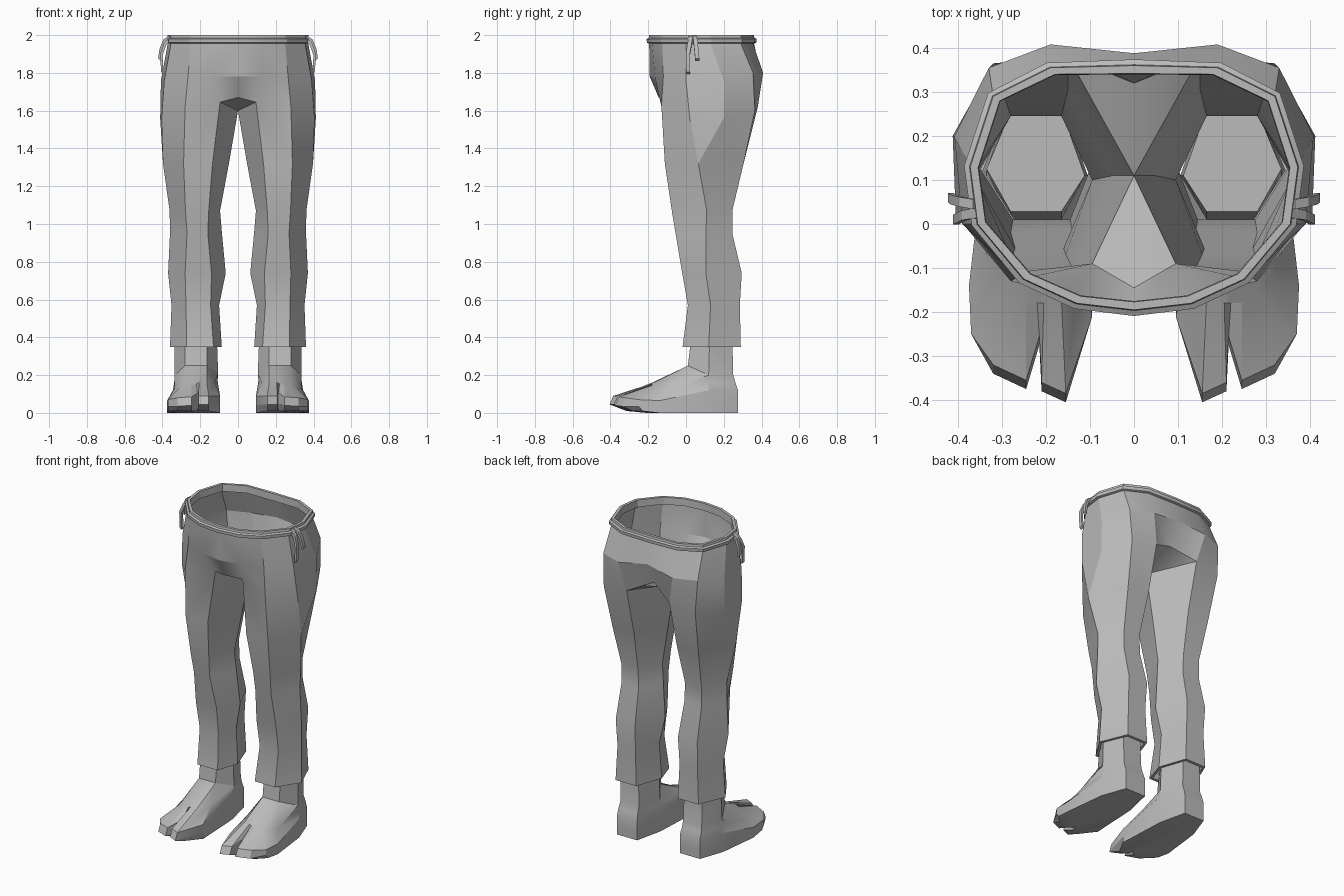
import bpy, bmesh, math
from mathutils import Vector

if "Cube" in bpy.data.objects:
    bpy.data.objects.remove(bpy.data.objects["Cube"])

grey = bpy.data.materials.new("plain grey")
grey.diffuse_color = (0.5, 0.5, 0.5, 1)
grey.use_nodes = True
grey.node_tree.nodes["Principled BSDF"].inputs["Base Color"].default_value = grey.diffuse_color


def add_face(bm, cache, pts):
    """Face from points, sharing vertices and dropping repeated corners."""
    vs = []
    for p in pts:
        k = tuple(round(c, 4) for c in p)
        if k not in cache:
            cache[k] = bm.verts.new(k)
        if cache[k] not in vs:
            vs.append(cache[k])
    if len(vs) > 2:
        bm.faces.new(vs)


def loft(bm, cache, rings, closed=True):
    for a, b in zip(rings, rings[1:]):
        n = len(a)
        for i in range(n if closed else n - 1):
            j = (i + 1) % n
            add_face(bm, cache, (a[i], a[j], b[j], b[i]))


def finish(name, bm, mirror=True, angle=25):
    bmesh.ops.recalc_face_normals(bm, faces=bm.faces)
    me = bpy.data.meshes.new(name)
    bm.to_mesh(me)
    bm.free()
    me.materials.append(grey)
    ob = bpy.data.objects.new(name, me)
    bpy.context.collection.objects.link(ob)
    bpy.ops.object.select_all(action='DESELECT')
    ob.select_set(True)
    bpy.context.view_layer.objects.active = ob
    bpy.ops.object.shade_smooth_by_angle(angle=math.radians(angle))
    if mirror:
        m = ob.modifiers.new("mirror", 'MIRROR')
        m.use_clip = True
        m.merge_threshold = 0.0005
    return ob


# Trousers: half pelvis, columns run from front centre round the side to back centre
waist = [(0, -.195, 1.955), (.13, -.18, 1.955), (.25, -.125, 1.955), (.355, 0, 1.955),
         (.372, .13, 1.955), (.32, .29, 1.955), (.19, .355, 1.955), (0, .36, 1.955)]
hip = [(0, -.192, 1.78), (.13, -.165, 1.78), (.265, -.12, 1.78), (.39, .0, 1.76),
       (.408, .2, 1.76), (.33, .355, 1.8), (.19, .408, 1.8), (0, .388, 1.83)]
crotch = [(0, -.145, 1.67), (.095, -.09, 1.645), (.28, -.13, 1.62), (.405, .02, 1.56),
          (.412, .2, 1.56), (.32, .365, 1.6), (.15, .38, 1.62), (0, .32, 1.69)]
inner = (0, .11, 1.6)

bm, cache = bmesh.new(), {}
loft(bm, cache, [waist, hip, crotch], closed=False)
add_face(bm, cache, (crotch[0], crotch[1], inner))
add_face(bm, cache, (crotch[7], crotch[6], inner))


def leg_ring(z, fi, fo, side, bo, bi, inn):
    """Six-sided leg section; the side corner is doubled to meet the hip."""
    return [(x, y, z) for x, y in (fi, fo, side, side, bo, bi, inn)]


legs = [crotch[1:7] + [inner],
        leg_ring(1.32, (.135, -.11), (.288, -.112), (.397, .065), (.30, .305), (.15, .305), (.048, .11)),
        leg_ring(1.07, (.155, -.07), (.278, -.075), (.362, .11), (.28, .245), (.165, .245), (.095, .10)),
        leg_ring(.95, (.16, -.055), (.27, -.055), (.36, .105), (.28, .245), (.16, .245), (.085, .105)),
        leg_ring(.74, (.14, -.015), (.28, -.02), (.37, .105), (.285, .295), (.15, .295), (.065, .115)),
        leg_ring(.57, (.145, .01), (.275, .01), (.352, .13), (.28, .285), (.155, .285), (.10, .125)),
        leg_ring(.35, (.13, -.018), (.272, -.018), (.36, .12), (.29, .29), (.145, .29), (.086, .12))]
loft(bm, cache, legs)
# Turned-in hem at the ankle
c = Vector((.22, .135, .345))
hem = [tuple(c + (Vector(p) - c) * .88) for p in legs[-1]]
lift = [(x, y, .40) for x, y, z in hem]
loft(bm, cache, [legs[-1], hem, lift])
finish("trousers", bm)

# Waistband: rounded strip following the waist
bm, cache = bmesh.new(), {}


def band_ring(offset, z):
    out = []
    for x, y, _ in waist:
        d = Vector((x, y - .08, 0))
        d = d + d.normalized() * offset
        out.append((d.x, d.y + .08, z))
    return out


profile = [(0, 1.955), (.012, 1.96), (.014, 1.98), (.002, 1.986), (0, 2.0),
           (-.018, 2.0), (-.02, 1.955), (0, 1.955)]
loft(bm, cache, [band_ring(o, z) for o, z in profile], closed=False)
finish("waistband", bm)

# Drawstring ends hanging at both sides
for name, path in (("long_drawstring", [(.35, .025, 1.99), (.385, .02, 1.955), (.405, .01, 1.90), (.402, .01, 1.80)]),
                   ("short_drawstring", [(.36, .045, 1.99), (.39, .05, 1.97), (.41, .055, 1.92), (.417, .06, 1.87)])):
    bm, cache = bmesh.new(), {}
    rings = [[(x + a, y + b, z + a) for a, b in ((-.006, -.011), (.006, -.011), (.006, .011), (-.006, .011))]
             for x, y, z in path]
    loft(bm, cache, rings)
    add_face(bm, cache, rings[0])
    add_face(bm, cache, rings[-1])
    finish(name, bm)

# Feet: outline runs heel, outer side, toes with a notch, inner side
outline = [(.15, .275), (.29, .275), (.345, .12), (.375, -.14), (.37, -.25), (.32, -.34),
           (.245, -.375), (.215, -.275), (.21, -.38), (.155, -.405), (.095, -.21), (.11, .10)]
sole_y = [0, 0, 0, 0, .02, .06, .08, .01, .08, .09, 0, 0]
edge_z = [.05, .05, .05, .03, .035, .035, .04, .05, .045, .045, .04, .05]
upper_z = [.12, .12, .12, .065, .07, .08, .085, .105, .09, .09, .09, .13]
sole = [(x, y + d, .01 if d else 0) for (x, y), d in zip(outline, sole_y)]
edge = [(x, y, z) for (x, y), z in zip(outline, edge_z)]
upper = [(x, y + (.02 if 4 < i < 10 else 0), z) for i, ((x, y), z) in enumerate(zip(outline, upper_z))]
instep = [(.155, .262, .16), (.29, .262, .16), (.338, .12, .16), (.335, -.08, .13), (.31, -.13, .135),
          (.28, -.16, .14), (.245, -.18, .145), (.22, -.18, .155), (.205, -.18, .16),
          (.165, -.17, .16), (.125, -.09, .16), (.108, .10, .17)]
ankle_cols = (0, 1, 2, 2, 3, 3, 3, 3, 4, 4, 4, 5)


def ankle(pts):
    return [pts[i] for i in ankle_cols]


low = ankle([(.155, .25, .2), (.285, .25, .2), (.335, .12, .2), (.28, .01, .25), (.165, .01, .25), (.105, .11, .21)])
top = ankle([(.16, .245, .4), (.285, .245, .4), (.335, .125, .4), (.28, .028, .4), (.165, .028, .4), (.112, .11, .4)])
bm, cache = bmesh.new(), {}
loft(bm, cache, [sole, edge, upper, instep, low, top])
add_face(bm, cache, sole)
add_face(bm, cache, top)
finish("feet", bm)
